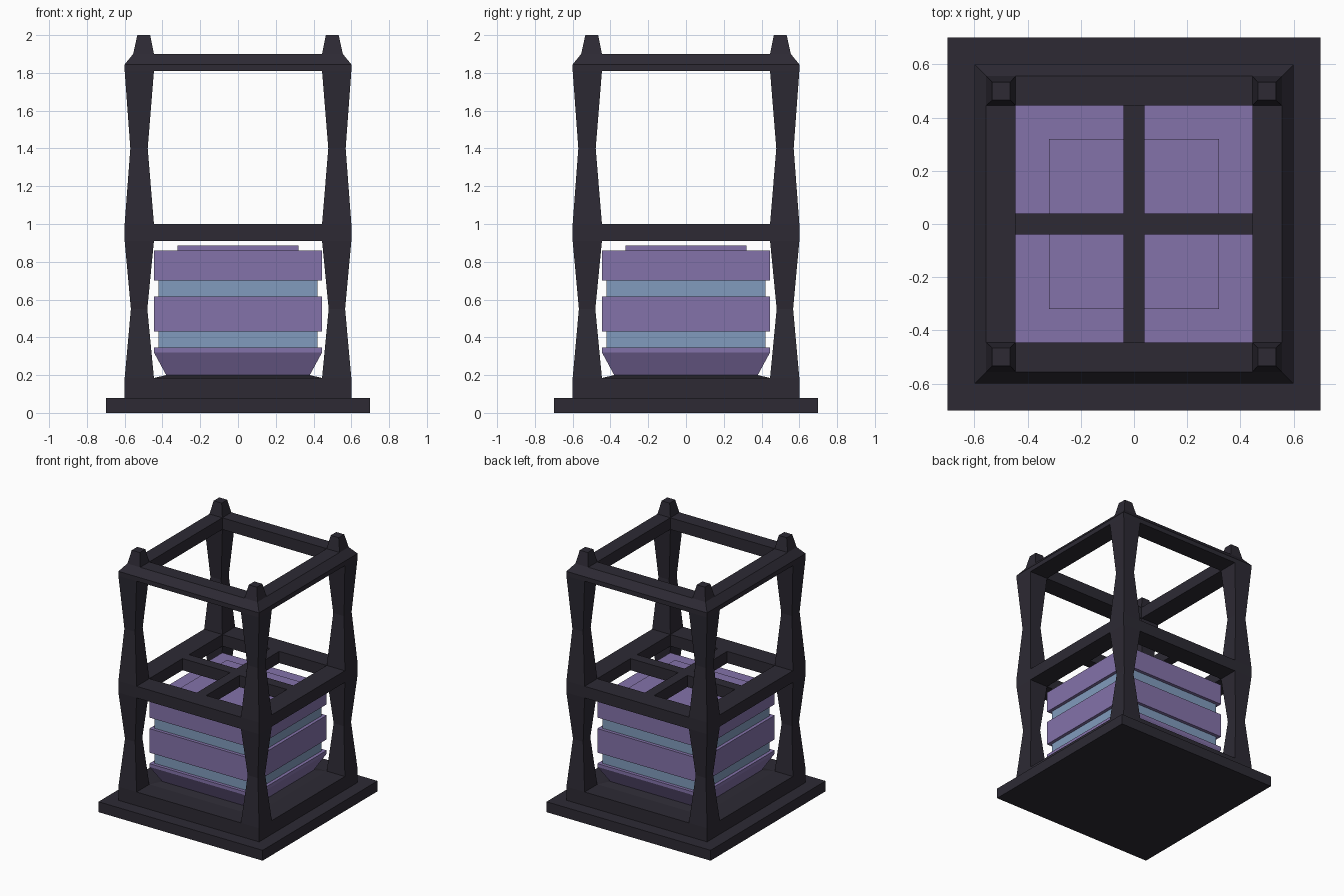
import bpy, bmesh

if "Cube" in bpy.data.objects:
    bpy.data.objects.remove(bpy.data.objects["Cube"])

def material(name, color):
    m = bpy.data.materials.new(name)
    m.diffuse_color = color
    m.use_nodes = True
    m.node_tree.nodes["Principled BSDF"].inputs["Base Color"].default_value = m.diffuse_color
    return m

DARK = material("dark_metal", (0.026, 0.023, 0.034, 1))
PURPLE = material("purple", (0.23, 0.17, 0.40, 0.9))
BLUE = material("blue", (0.22, 0.33, 0.51, 0.85))

def stack(name, sections, mat):
    """Loft of rectangles: each section is (z, x0, x1, y0, y1)."""
    bm = bmesh.new()
    rings = []
    for z, x0, x1, y0, y1 in sections:
        rings.append([bm.verts.new(p) for p in
                      ((x0, y0, z), (x1, y0, z), (x1, y1, z), (x0, y1, z))])
    for a, b in zip(rings, rings[1:]):
        for i in range(4):
            j = (i + 1) % 4
            bm.faces.new((a[i], a[j], b[j], b[i]))
    bm.faces.new(rings[0][::-1])
    bm.faces.new(rings[-1])
    bmesh.ops.recalc_face_normals(bm, faces=bm.faces[:])
    me = bpy.data.meshes.new(name)
    bm.to_mesh(me)
    bm.free()
    ob = bpy.data.objects.new(name, me)
    me.materials.append(mat)
    bpy.context.collection.objects.link(ob)
    return ob

def square(name, profile, mat):
    return stack(name, [(z, -r, r, -r, r) for z, r in profile], mat)

def ring(name, profile, mat):
    """Square ring swept from a closed (radius, z) profile."""
    bm = bmesh.new()
    corners = [(-1, -1), (1, -1), (1, 1), (-1, 1)]
    loops = [[bm.verts.new((cx * r, cy * r, z)) for r, z in profile] for cx, cy in corners]
    n = len(profile)
    for k in range(4):
        a, b = loops[k], loops[(k + 1) % 4]
        for i in range(n):
            j = (i + 1) % n
            bm.faces.new((a[i], b[i], b[j], a[j]))
    bmesh.ops.recalc_face_normals(bm, faces=bm.faces[:])
    me = bpy.data.meshes.new(name)
    bm.to_mesh(me)
    bm.free()
    me.materials.append(mat)
    ob = bpy.data.objects.new(name, me)
    bpy.context.collection.objects.link(ob)

# Base plate, plinth and raised bed
square("base_plate", [(0, 0.7), (0.08, 0.7)], DARK)
square("plinth", [(0.08, 0.6), (0.185, 0.6)], DARK)
square("raised_bed", [(0.185, 0.445), (0.2, 0.38)], DARK)

# Four waisted corner posts with tapered finials: (z, inner, outer)
POST = [(0.185, 0.445, 0.6), (0.55, 0.48, 0.567), (0.91, 0.445, 0.6), (1.0, 0.445, 0.6),
        (1.4, 0.478, 0.57), (1.81, 0.445, 0.6), (1.845, 0.445, 0.6),
        (1.9, 0.445, 0.555), (2.0, 0.465, 0.533)]
for sx, xn in ((-1, "left"), (1, "right")):
    for sy, yn in ((-1, "front"), (1, "back")):
        stack(f"{yn}_{xn}_post", [(z, sx * a, sx * b, sy * a, sy * b) for z, a, b in POST], DARK)

# Middle and top rings, with cross bars in the middle one
ring("middle_ring", [(0.445, 0.91), (0.6, 0.91), (0.6, 1.0), (0.445, 1.0)], DARK)
ring("top_ring", [(0.445, 1.81), (0.6, 1.81), (0.6, 1.845), (0.555, 1.9), (0.445, 1.9)], DARK)
stack("cross_bar_x", [(z, -0.445, 0.445, -0.04, 0.04) for z in (0.91, 1.0)], DARK)
stack("cross_bar_y", [(z, -0.04, 0.04, -0.445, 0.445) for z in (0.91, 1.0)], DARK)

# Banded block inside the cage
square("lower_tray", [(0.2, 0.38), (0.32, 0.445), (0.345, 0.445)], PURPLE)
square("blue_core", [(0.345, 0.42), (0.70, 0.42)], BLUE)
square("middle_band", [(0.43, 0.445), (0.615, 0.445)], PURPLE)
square("upper_band", [(0.70, 0.445), (0.86, 0.445)], PURPLE)
square("top_panel", [(0.86, 0.32), (0.885, 0.32)], PURPLE)
